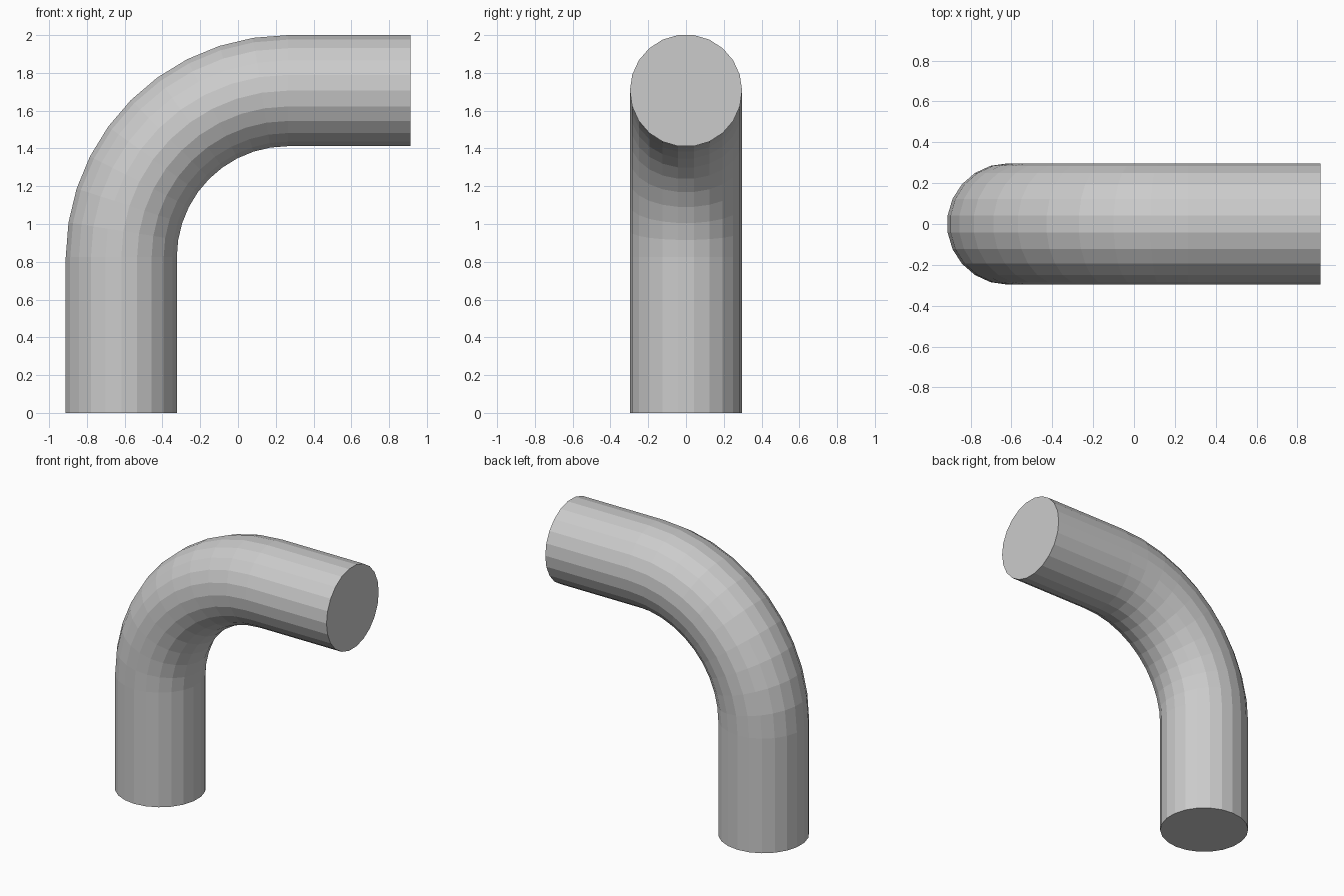
import bpy, bmesh
from math import sin, cos, pi

if "Cube" in bpy.data.objects:
    bpy.data.objects.remove(bpy.data.objects["Cube"])

SIDES, STEPS = 22, 10          # tube facets, bend segments
RADIUS, BEND = 0.297, 0.882    # tube radius, centreline bend radius
CX, CZ, END_X = 0.264, 0.824, 0.912

# Centreline: foot, quarter bend, horizontal end -> (x, z, tilt)
path = [(CX - BEND, 0.0, 0.0)]
for i in range(STEPS + 1):
    t = i / STEPS * pi / 2
    path.append((CX - BEND * cos(t), CZ + BEND * sin(t), t))
path.append((END_X, CZ + BEND, pi / 2))

bm = bmesh.new()


def ring(x, z, tilt):
    """Circular cross-section perpendicular to the path."""
    verts = []
    for k in range(SIDES):
        a = 2 * pi * k / SIDES
        u, y = RADIUS * sin(a), RADIUS * cos(a)
        verts.append(bm.verts.new((x + u * cos(tilt), y, z - u * sin(tilt))))
    return verts


# Tube walls
rings = [ring(*p) for p in path]
for lower, upper in zip(rings, rings[1:]):
    for k in range(SIDES):
        n = (k + 1) % SIDES
        bm.faces.new((lower[k], lower[n], upper[n], upper[k]))

# Flat end caps
bm.faces.new(rings[0])
bm.faces.new(rings[-1])
bmesh.ops.recalc_face_normals(bm, faces=bm.faces)

mesh = bpy.data.meshes.new("elbow_pipe")
bm.to_mesh(mesh)
bm.free()
bpy.context.collection.objects.link(bpy.data.objects.new("elbow_pipe", mesh))
